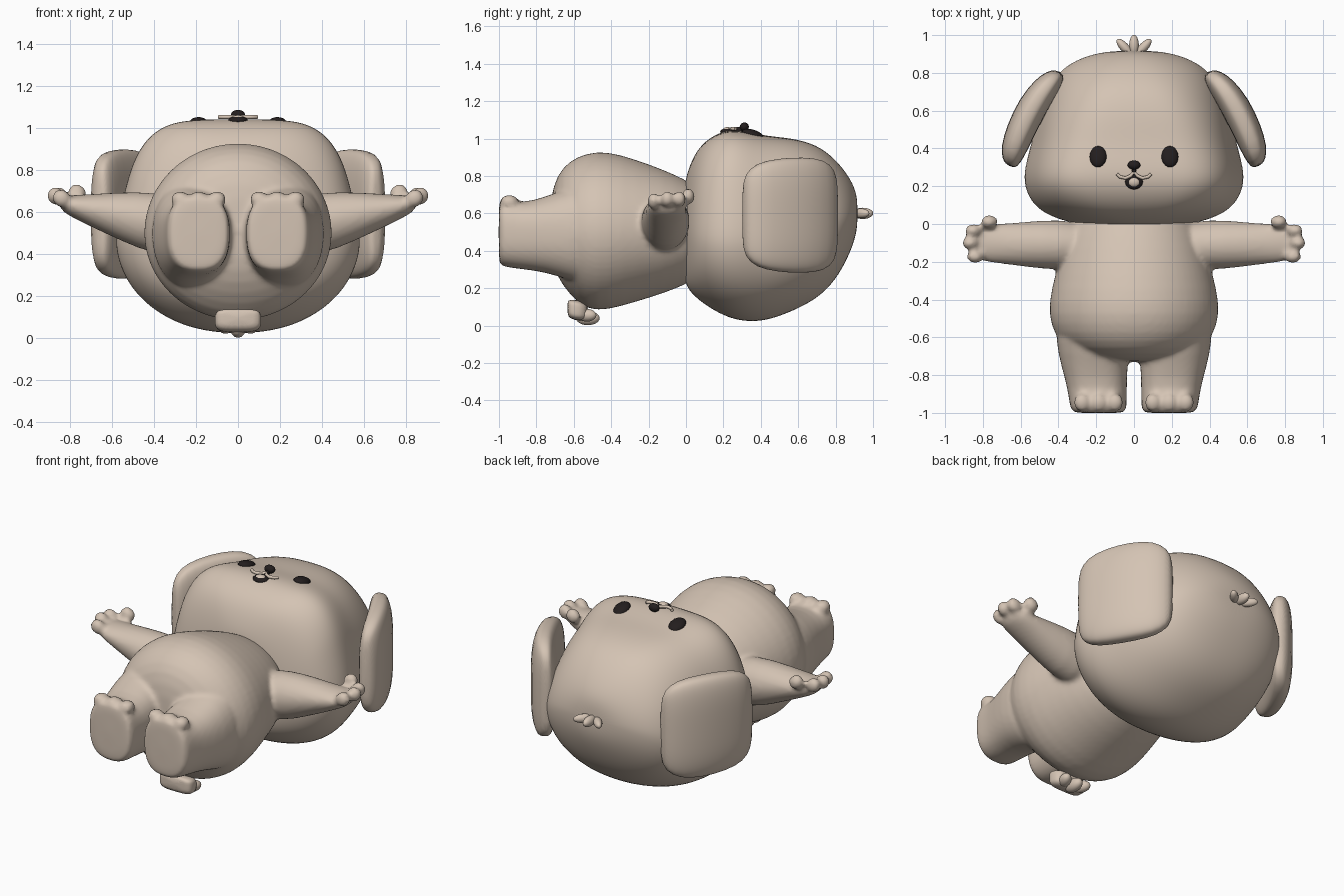
import bpy, bmesh, math
from mathutils import Matrix, Vector

cube = bpy.data.objects.get("Cube")
if cube:
    bpy.data.objects.remove(cube, do_unlink=True)


def material(name, colour):
    mat = bpy.data.materials.new(name)
    mat.use_nodes = True
    mat.diffuse_color = (*colour, 1)
    mat.node_tree.nodes["Principled BSDF"].inputs["Base Color"].default_value = (*colour, 1)
    return mat


TAN = material("warm_tan", (0.66, 0.55, 0.455))
DARK = material("soft_black", (0.017, 0.013, 0.013))


def power(value, exponent):
    return math.copysign(abs(value) ** exponent, value)


def loft(bm, rows, matrix=Matrix(), along_x=False, taper=0, low_n=None, seg=32):
    """Skin rounded sections; row = position, side centre, z centre, side radius, up, down, exponent."""
    rings = []
    for pos, centre, cz, radius, up, down, n in rows:
        ring = []
        for i in range(seg):
            angle = math.tau * i / seg
            c, s = math.cos(angle), math.sin(angle)
            e = 2 / (n if s >= 0 else (low_n or n))
            v = power(s, e)
            side = centre + radius * power(c, e) * (1 - taper * max(v, 0))
            z = cz + v * (up if s >= 0 else down)
            point = Vector((pos, side, z) if along_x else (side, pos, z))
            ring.append(bm.verts.new(matrix @ point))
        rings.append(ring)
    for a, b in zip(rings, rings[1:]):
        for i in range(seg):
            j = (i + 1) % seg
            bm.faces.new((a[i], a[j], b[j], b[i]))
    bm.faces.new(rings[0])
    bm.faces.new(rings[-1])


def blob(bm, loc, radii, rot=(0, 0, 0), matrix=Matrix()):
    turn = Matrix.Rotation(rot[2], 4, "Z") @ Matrix.Rotation(rot[1], 4, "Y") @ Matrix.Rotation(rot[0], 4, "X")
    place = matrix @ Matrix.Translation(loc) @ turn @ Matrix.Diagonal((*radii, 1))
    bmesh.ops.create_uvsphere(bm, u_segments=20, v_segments=12, radius=1, matrix=place)


def finish(name, bm, mat, levels=0, voxel=0, smooth=0):
    bmesh.ops.recalc_face_normals(bm, faces=bm.faces)
    for face in bm.faces:
        face.smooth = True
    mesh = bpy.data.meshes.new(name)
    bm.to_mesh(mesh)
    bm.free()
    mesh.materials.append(mat)
    obj = bpy.data.objects.new(name, mesh)
    bpy.context.collection.objects.link(obj)
    if levels:
        sub = obj.modifiers.new("rounding", "SUBSURF")
        sub.levels = sub.render_levels = levels
    if voxel:
        fuse = obj.modifiers.new("fuse", "REMESH")
        fuse.mode = "VOXEL"
        fuse.voxel_size = voxel
        fuse.use_smooth_shade = True
    if smooth:
        soften = obj.modifiers.new("soften", "SMOOTH")
        soften.factor = 0.5
        soften.iterations = smooth
    return obj


SIDES = {"left": Matrix(), "right": Matrix.Diagonal((-1, 1, 1, 1))}

# Head, lofted from chin to crown
bm = bmesh.new()
loft(bm, [
    (-0.01, 0, 0.5, 0.2, 0.22, 0.22, 2),
    (0, 0, 0.5, 0.31, 0.3, 0.29, 2.2),
    (0.04, 0, 0.5, 0.45, 0.41, 0.34, 2.8),
    (0.1, 0, 0.5, 0.54, 0.49, 0.39, 3.6),
    (0.2, 0, 0.5, 0.59, 0.545, 0.45, 4.4),
    (0.3, 0, 0.5, 0.585, 0.545, 0.48, 4.4),
    (0.42, 0, 0.5, 0.55, 0.515, 0.48, 4),
    (0.56, 0, 0.5, 0.52, 0.505, 0.43, 3.4),
    (0.7, 0, 0.52, 0.47, 0.45, 0.38, 2.8),
    (0.8, 0, 0.55, 0.41, 0.34, 0.31, 2.4),
    (0.87, 0, 0.58, 0.31, 0.22, 0.21, 2.2),
    (0.91, 0, 0.6, 0.18, 0.12, 0.12, 2),
    (0.917, 0, 0.6, 0.06, 0.04, 0.04, 2),
], taper=0.2, low_n=2.2)
finish("head", bm, TAN, levels=2)

# Body, legs, toes, arms and fingers fused into one soft form
bm = bmesh.new()
loft(bm, [
    (0.1, 0, 0.5, 0.26, 0.22, 0.23, 2),
    (0, 0, 0.5, 0.33, 0.28, 0.28, 2),
    (-0.12, 0, 0.5, 0.38, 0.335, 0.33, 2),
    (-0.27, 0, 0.5, 0.42, 0.39, 0.375, 2),
    (-0.42, 0, 0.5, 0.455, 0.435, 0.42, 2),
    (-0.53, 0, 0.5, 0.445, 0.425, 0.42, 2),
    (-0.62, 0, 0.5, 0.4, 0.385, 0.34, 2),
    (-0.69, 0, 0.5, 0.31, 0.31, 0.24, 2),
    (-0.73, 0, 0.5, 0.15, 0.17, 0.12, 2),
])
for mirror in SIDES.values():
    loft(bm, [
        (-0.48, 0.22, 0.5, 0.19, 0.28, 0.3, 2),
        (-0.62, 0.22, 0.5, 0.195, 0.24, 0.26, 2.2),
        (-0.75, 0.21, 0.5, 0.176, 0.19, 0.215, 2.4),
        (-0.87, 0.195, 0.5, 0.157, 0.155, 0.2, 2.5),
        (-0.95, 0.19, 0.5, 0.152, 0.175, 0.19, 2.6),
        (-0.99, 0.187, 0.5, 0.145, 0.18, 0.18, 2.6),
        (-1.002, 0.185, 0.5, 0.125, 0.165, 0.165, 2.6),
    ], mirror)
    for x in (0.1, 0.187, 0.275):
        blob(bm, (x, -0.945, 0.66), (0.045, 0.05, 0.04), matrix=mirror)
    loft(bm, [
        (0.2, -0.12, 0.53, 0.12, 0.13, 0.14, 2),
        (0.4, -0.11, 0.55, 0.135, 0.145, 0.155, 2),
        (0.55, -0.108, 0.585, 0.122, 0.11, 0.125, 2),
        (0.7, -0.105, 0.615, 0.105, 0.07, 0.085, 2),
        (0.8, -0.1, 0.635, 0.1, 0.045, 0.055, 2),
        (0.85, -0.1, 0.645, 0.07, 0.03, 0.035, 2),
    ], mirror, along_x=True)
    for x, y, z in ((0.765, 0.012, 0.69), (0.85, -0.035, 0.675), (0.866, -0.1, 0.675), (0.84, -0.172, 0.665)):
        blob(bm, (x, y, z), (0.047, 0.036, 0.042), (0, -0.7, 0), mirror)
finish("body", bm, TAN, levels=1, voxel=0.014, smooth=5)

# Flopped ears
for side, mirror in SIDES.items():
    bm = bmesh.new()
    tilt = Matrix.Translation((0.555, 0.58, 0.59)) @ Matrix.Rotation(math.radians(28), 4, "Z")
    loft(bm, [
        (-0.29, -0.035, 0, 0.02, 0.16, 0.16, 2.5),
        (-0.275, -0.03, 0, 0.045, 0.225, 0.225, 2.8),
        (-0.22, -0.015, 0, 0.068, 0.28, 0.28, 3),
        (-0.1, 0, 0, 0.078, 0.305, 0.305, 3),
        (0.05, 0.005, 0, 0.08, 0.312, 0.312, 3),
        (0.18, -0.01, 0, 0.07, 0.3, 0.3, 3),
        (0.25, -0.028, 0, 0.05, 0.25, 0.25, 2.8),
        (0.275, -0.035, 0, 0.02, 0.18, 0.18, 2.5),
    ], mirror @ tilt)
    finish(side + "_ear", bm, TAN, levels=1)

# Hair tuft on the crown
bm = bmesh.new()
blob(bm, (0, 0.945, 0.6), (0.026, 0.056, 0.03))
for mirror in SIDES.values():
    blob(bm, (0.05, 0.935, 0.6), (0.024, 0.058, 0.026), (0, 0, -0.75), mirror)
finish("hair_tuft", bm, TAN)

# Stubby lobed tail
bm = bmesh.new()
loft(bm, [
    (-0.635, 0, 0.1, 0.085, 0.03, 0.04, 4),
    (-0.62, 0, 0.095, 0.11, 0.045, 0.06, 4),
    (-0.57, 0, 0.085, 0.112, 0.05, 0.06, 4),
    (-0.52, 0, 0.075, 0.09, 0.04, 0.045, 3),
])
blob(bm, (0, -0.525, 0.04), (0.036, 0.065, 0.038))
for mirror in SIDES.values():
    blob(bm, (0.06, -0.53, 0.055), (0.034, 0.055, 0.034), (0, 0, -0.4), mirror)
finish("tail", bm, TAN, levels=1)

# Eyes, nose and open mouth
for side, mirror in SIDES.items():
    bm = bmesh.new()
    blob(bm, (0.19, 0.357, 1.022), (0.045, 0.059, 0.025), (-0.3, 0.08, 0), mirror)
    finish(side + "_eye", bm, DARK)

bm = bmesh.new()
blob(bm, (0, 0.312, 1.062), (0.034, 0.024, 0.024))
blob(bm, (0, 0.285, 1.045), (0.012, 0.025, 0.018))
finish("nose", bm, DARK)

bm = bmesh.new()
blob(bm, (0, 0.225, 1.036), (0.048, 0.042, 0.02))
finish("mouth", bm, DARK)

bm = bmesh.new()
blob(bm, (0, 0.222, 1.043), (0.032, 0.027, 0.018))
finish("tongue", bm, TAN)

# Curled lip line as a thin tube
curve = bpy.data.curves.new("lip_line", "CURVE")
curve.dimensions = "3D"
curve.bevel_depth = 0.009
curve.bevel_resolution = 3
curve.use_fill_caps = True
half = [(0.09, 0.265), (0.075, 0.25), (0.045, 0.243), (0.018, 0.255)]
path = [(-x, y) for x, y in half] + [(0, 0.275)] + [(x, y) for x, y in reversed(half)]
spline = curve.splines.new("POLY")
spline.points.add(len(path) - 1)
for point, (x, y) in zip(spline.points, path):
    point.co = (x, y, 1.052, 1)
curve.materials.append(TAN)
bpy.context.collection.objects.link(bpy.data.objects.new("lip_line", curve))
